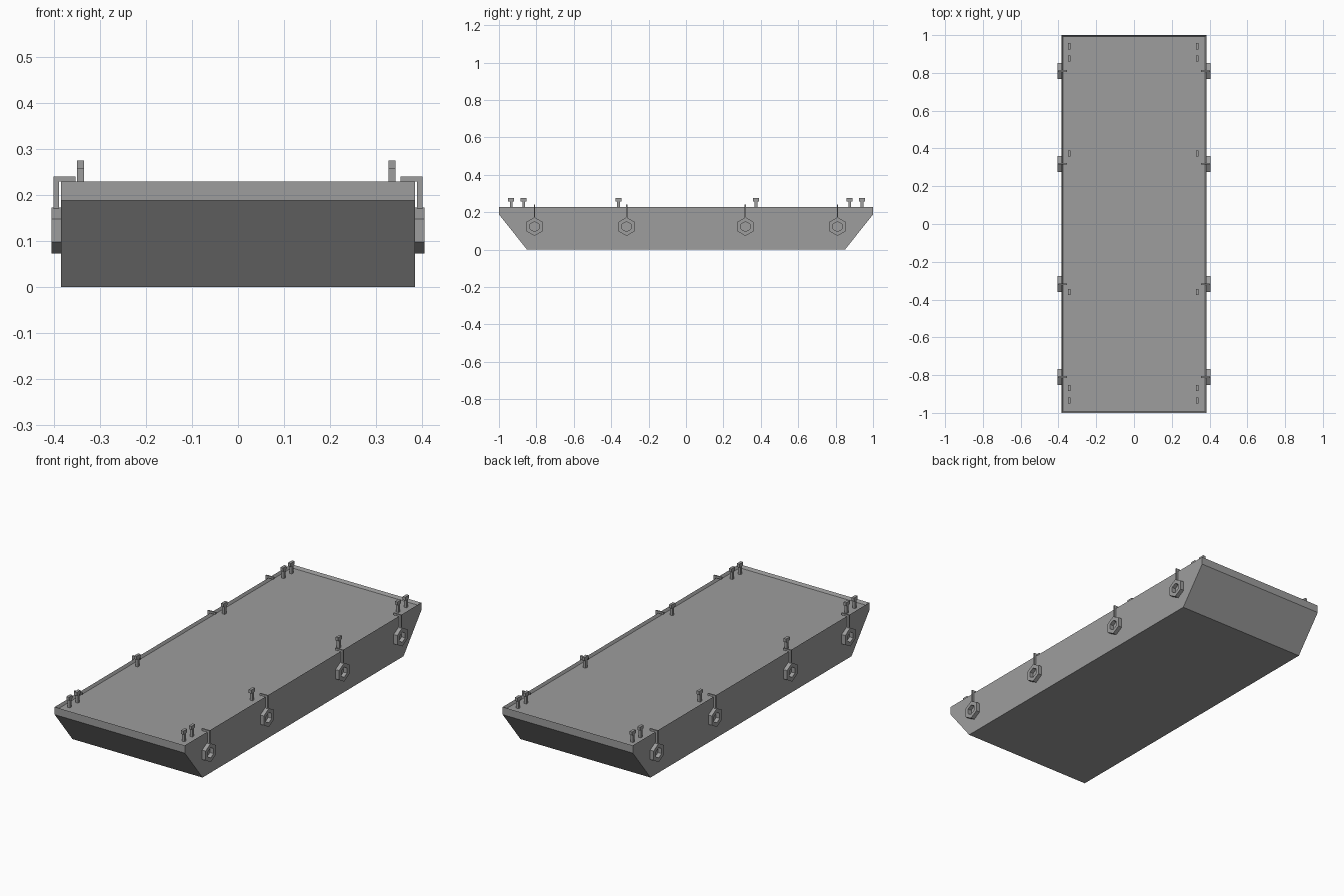
import bpy
import bmesh
import math
from mathutils import Vector

if "Cube" in bpy.data.objects:
    bpy.data.objects.remove(bpy.data.objects["Cube"], do_unlink=True)

GREY = (0.34, 0.34, 0.34, 1.0)
steel = bpy.data.materials.new("grey_steel")
steel.use_nodes = True
steel.diffuse_color = GREY
steel.node_tree.nodes["Principled BSDF"].inputs["Base Color"].default_value = GREY

HALF_WIDTH = 0.385
RIM_TOP = 0.229
DECK = 0.215


def finish(name, bm):
    bmesh.ops.recalc_face_normals(bm, faces=bm.faces)
    mesh = bpy.data.meshes.new(name)
    bm.to_mesh(mesh)
    bm.free()
    mesh.materials.append(steel)
    obj = bpy.data.objects.new(name, mesh)
    bpy.context.collection.objects.link(obj)
    return obj


def extrude_profile(name, points, axis, start, depth):
    """Extrude a flat outline along x or y."""
    bm = bmesh.new()
    if axis == "x":
        verts = [bm.verts.new((start, a, b)) for a, b in points]
        move = Vector((depth, 0, 0))
    else:
        verts = [bm.verts.new((a, start, b)) for a, b in points]
        move = Vector((0, depth, 0))
    face = bm.faces.new(verts)
    new = bmesh.ops.extrude_face_region(bm, geom=[face])["geom"]
    bmesh.ops.translate(bm, vec=move, verts=[v for v in new if isinstance(v, bmesh.types.BMVert)])
    if name == "hull":
        # sunken deck inside a thin rim
        bm.normal_update()
        bmesh.ops.recalc_face_normals(bm, faces=bm.faces)
        top = max(bm.faces, key=lambda f: f.calc_center_median().z)
        bmesh.ops.inset_region(bm, faces=[top], thickness=0.012)
        for v in top.verts:
            v.co.z = DECK
    return finish(name, bm)


def tyre_fender(name, side, y):
    """Hexagonal ring lying against the hull side."""
    bm = bmesh.new()
    loops = []
    for x, r in ((0.385, 0.05), (0.406, 0.05), (0.406, 0.027), (0.385, 0.027)):
        loops.append([bm.verts.new((side * x, y + r * math.sin(i * math.pi / 3),
                                    0.123 + r * math.cos(i * math.pi / 3))) for i in range(6)])
    for k in range(4):
        a, b = loops[k], loops[(k + 1) % 4]
        for i in range(6):
            j = (i + 1) % 6
            bm.faces.new((a[i], a[j], b[j], b[i]))
    return finish(name, bm)


# Hull with raked ends
extrude_profile("hull", [(-0.85, 0), (0.85, 0), (1, 0.188), (1, RIM_TOP),
                         (-1, RIM_TOP), (-1, 0.188)], "x", -HALF_WIDTH, 2 * HALF_WIDTH)

# T-shaped bollards standing on the deck
tee = [(-0.007, DECK), (0.007, DECK), (0.007, 0.257), (0.016, 0.257),
       (0.016, 0.275), (-0.016, 0.275), (-0.016, 0.257), (-0.007, 0.257)]
for label, x in (("left", 0.335), ("right", -0.343)):
    for n, y in enumerate((-0.935, -0.868, -0.361, 0.374, 0.875, 0.941)):
        extrude_profile(f"{label}_bollard_{n + 1}", [(y + a, b) for a, b in tee],
                        "x", x - 0.0075, 0.015)

# Tyre fenders, each hung from a bent strap over the rim
strap = [(0.354, RIM_TOP), (0.389, RIM_TOP), (0.389, 0.165),
         (0.401, 0.165), (0.401, 0.24), (0.354, 0.24)]
for label, side in (("left", 1), ("right", -1)):
    for n, y in enumerate((-0.81, -0.318, 0.318, 0.81)):
        tyre_fender(f"{label}_fender_{n + 1}", side, y)
        extrude_profile(f"{label}_fender_strap_{n + 1}", [(side * a, b) for a, b in strap],
                        "y", y - 0.004, 0.008)
